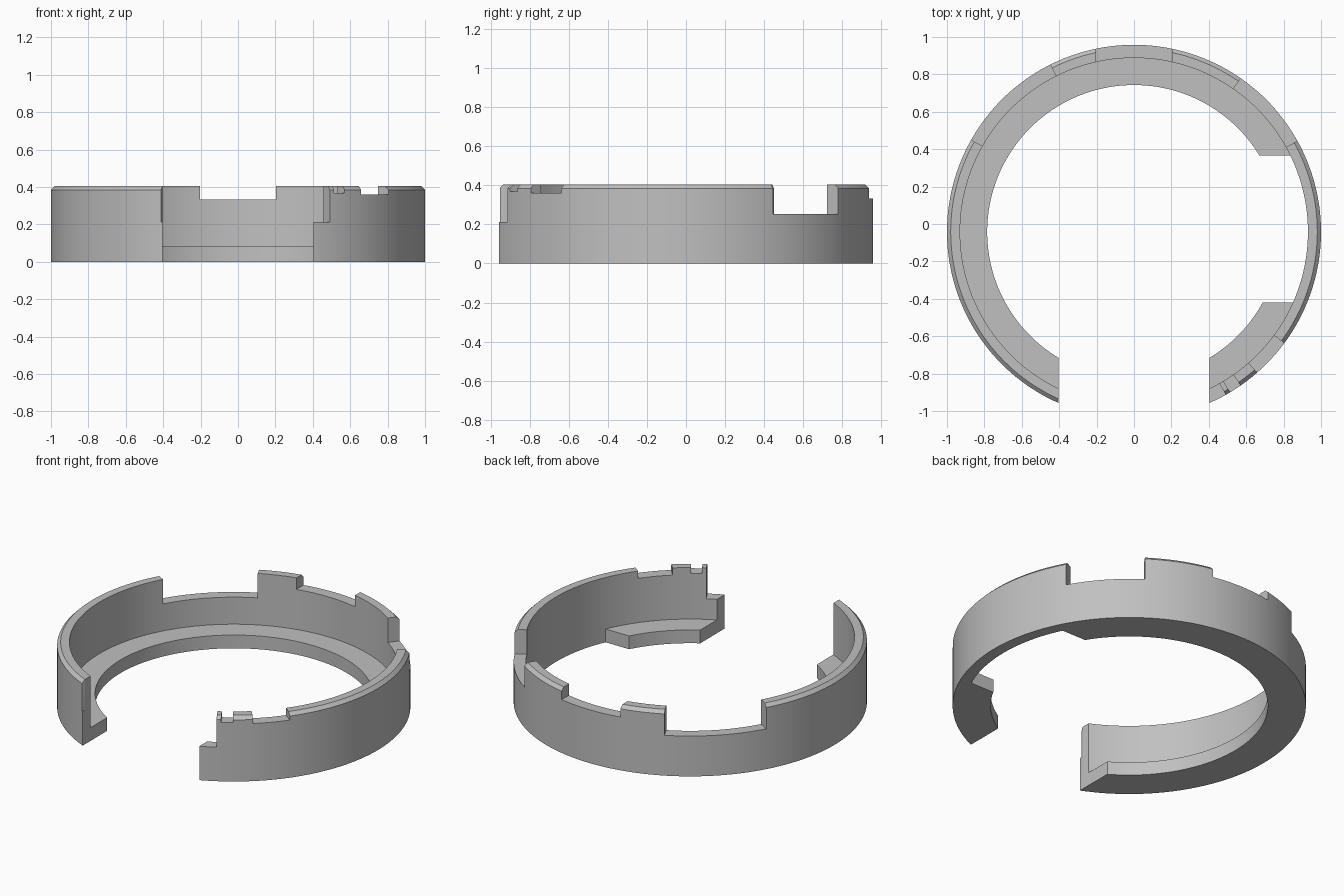
import bpy, bmesh
from math import cos, sin, radians, pi

CY = -0.042      # ring centre in y
SEGMENTS = 192
HEIGHT = 0.405

cube = bpy.data.objects.get("Cube")
if cube:
    bpy.data.objects.remove(cube)

grey = bpy.data.materials.new("light_grey")
grey.use_nodes = True
grey.diffuse_color = (0.53, 0.53, 0.53, 1)
grey.node_tree.nodes["Principled BSDF"].inputs["Base Color"].default_value = grey.diffuse_color


def add_object(name, bm):
    bmesh.ops.recalc_face_normals(bm, faces=bm.faces)
    mesh = bpy.data.meshes.new(name)
    bm.to_mesh(mesh)
    bm.free()
    obj = bpy.data.objects.new(name, mesh)
    bpy.context.collection.objects.link(obj)
    mesh.materials.append(grey)
    return obj


def revolve(name, profile):
    """Closed ring from (radius, height) points."""
    bm = bmesh.new()
    rings = []
    for i in range(SEGMENTS):
        a = 2 * pi * i / SEGMENTS
        rings.append([bm.verts.new((r * cos(a), CY + r * sin(a), z)) for r, z in profile])
    n = len(profile)
    for i in range(SEGMENTS):
        p, q = rings[i], rings[(i + 1) % SEGMENTS]
        for j in range(n):
            k = (j + 1) % n
            bm.faces.new((p[j], q[j], q[k], p[k]))
    return add_object(name, bm)


def prism(name, outline, bottom, top):
    """Upright prism used as a cutter."""
    bm = bmesh.new()
    base = bm.faces.new([bm.verts.new((x, y, bottom)) for x, y in outline])
    lifted = bmesh.ops.extrude_face_region(bm, geom=[base])["geom"]
    for v in lifted:
        if isinstance(v, bmesh.types.BMVert):
            v.co.z = top
    return add_object(name, bm)


def box(name, x0, x1, y0, y1, bottom, top):
    return prism(name, [(x0, y0), (x1, y0), (x1, y1), (x0, y1)], bottom, top)


def wedge(name, start, end, bottom):
    """Radial notch cutter between two angles, open at the top."""
    outline = [(r * cos(radians(a)), CY + r * sin(radians(a)))
               for r, a in ((0.7, start), (1.3, start), (1.3, end), (0.7, end))]
    return prism(name, outline, bottom, 0.6)


def cut(obj, cutters):
    bpy.context.view_layer.objects.active = obj
    for cutter in cutters:
        mod = obj.modifiers.new("cut", "BOOLEAN")
        mod.operation = "DIFFERENCE"
        mod.solver = "EXACT"
        mod.object = cutter
        bpy.ops.object.modifier_apply(modifier=mod.name)
        bpy.data.objects.remove(cutter)


def front_gap():
    return box("front_gap_cutter", -0.403, 0.403, -1.2, -0.5, -0.1, 0.6)


# Outer wall with a chamfered top edge
wall = revolve("outer_wall", [(0.93, 0), (1, 0), (1, HEIGHT - 0.02),
                              (0.98, HEIGHT), (0.93, HEIGHT)])
notches = [
    (29.1, 55.2, 0.252),     # right rear notch
    (116.6, 150.5, 0.252),   # left rear notch
    (245.7, 255, 0.212),     # step at the left end
    (285, 299.4, 0.212),     # step at the right end
    (300.9, 304.8, 0.368),   # small latch notch
    (311.2, 323.5, 0.36),    # wide latch notch
]
cut(wall, [front_gap(), box("back_notch_cutter", -0.203, 0.203, 0.5, 1.2, 0.333, 0.6)]
    + [wedge("notch_cutter", *n) for n in notches])

# Inner ledge, interrupted on the right side
ledge = revolve("inner_ledge", [(0.785, 0), (0.93, 0), (0.93, 0.083), (0.785, 0.083)])
cut(ledge, [front_gap(), box("side_gap_cutter", 0.5, 1.2, -0.42, 0.367, -0.1, 0.3)])

# Smooth shading with sharp edges kept
bpy.ops.object.select_all(action="DESELECT")
for part in (wall, ledge):
    part.select_set(True)
    bpy.context.view_layer.objects.active = part
bpy.ops.object.shade_smooth_by_angle(angle=radians(25))
